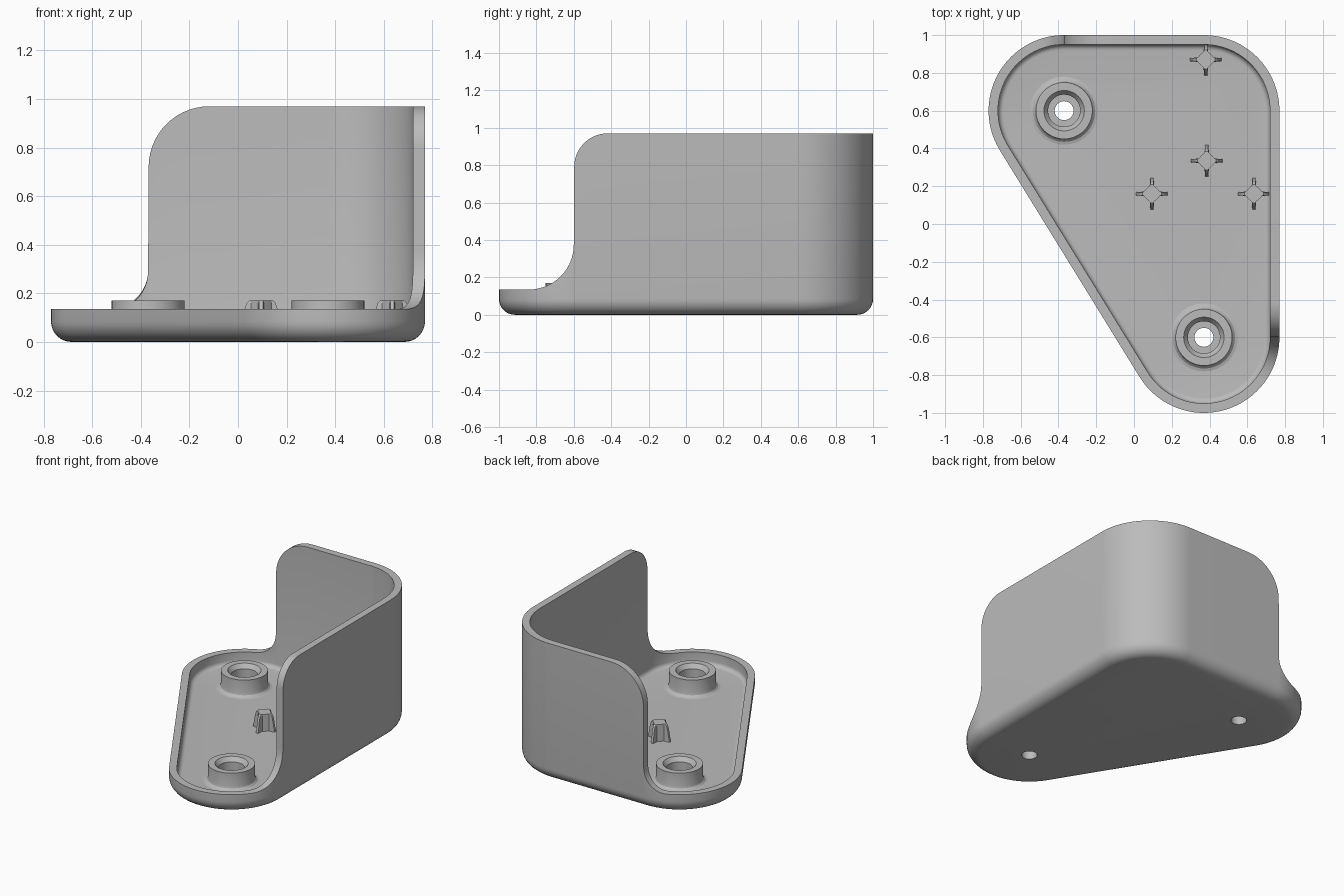
import bpy, bmesh
from math import sin, cos, asin, atan2, pi, radians
from mathutils import Vector

if "Cube" in bpy.data.objects:
    bpy.data.objects.remove(bpy.data.objects["Cube"], do_unlink=True)

R, WALL, FLOOR, RIM, TOP = 0.40, 0.05, 0.05, 0.135, 0.97
POST_TOP = 0.17
A, B, C = Vector((-0.37, 0.6)), Vector((0.37, 0.6)), Vector((0.37, -0.6))

grey = bpy.data.materials.new("plain grey")
grey.diffuse_color = (0.5, 0.5, 0.5, 1)
grey.use_nodes = True
grey.node_tree.nodes["Principled BSDF"].inputs["Base Color"].default_value = (0.5, 0.5, 0.5, 1)


def finish(bm, name):
    bmesh.ops.recalc_face_normals(bm, faces=bm.faces)
    mesh = bpy.data.meshes.new(name)
    bm.to_mesh(mesh)
    bm.free()
    mesh.materials.append(grey)
    obj = bpy.data.objects.new(name, mesh)
    bpy.context.collection.objects.link(obj)
    return obj


def smooth(obj, degrees=30):
    bpy.ops.object.select_all(action='DESELECT')
    obj.select_set(True)
    bpy.context.view_layer.objects.active = obj
    bpy.ops.object.shade_smooth_by_angle(angle=radians(degrees))


def bridge(bm, loop_a, loop_b):
    n = len(loop_a)
    for i in range(n):
        j = (i + 1) % n
        bm.faces.new((loop_a[i], loop_a[j], loop_b[j], loop_b[i]))


# Stations round the outline: centre, outward angle, wall height
def arc(centre, start, end, height=RIM, n=24):
    return [(centre, start + (end - start) * i / n, height) for i in range(n + 1)]


def flare(centre, base, sign, r, n=14):
    # concave sweep from the wall end down to the rim
    out = []
    for i in range(n + 1):
        phi = pi / 2 * i / n
        t = r * (1 - cos(phi))
        out.append((centre, base + sign * asin(t / R), RIM + r * (1 - sin(phi))))
    return out


def shoulder(start, end, angle, r, n=14):
    # convex rounding from the wall end up to the top edge
    step = (end - start).normalized()
    out = []
    for i in range(n + 1):
        phi = pi / 2 * i / n
        out.append((start + step * (0.002 + r * (1 - cos(phi))), angle, TOP - r + r * sin(phi)))
    return out


slant = A - C
slope = atan2(slant.y, slant.x) + pi / 2
right_flare = flare(C, 2 * pi, -1, 0.24)[::-1]
back_flare = flare(A, pi / 2, 1, 0.16)
stations = (arc(C, slope, right_flare[0][1])[:-1] + right_flare
            + shoulder(C, B, 0, 0.18) + arc(B, 0, pi / 2, TOP)
            + shoulder(A, B, pi / 2, 0.25)[::-1]
            + back_flare + arc(A, back_flare[-1][1], slope)[1:])


# Body shell: cross-section rings from the underside, over the rim, to the floor
def ring(bm, radius, z=None):
    loop = []
    for centre, angle, height in stations:
        p = centre + radius * Vector((cos(angle), sin(angle)))
        loop.append(bm.verts.new((p.x, p.y, height if z is None else z)))
    return loop


bm = bmesh.new()
rings = []
edge, fillet = 0.085, 0.03
for i in range(9):
    a = pi / 2 * i / 8
    rings.append(ring(bm, R - edge + edge * sin(a), edge - edge * cos(a)))
rings += [ring(bm, R), ring(bm, R - WALL)]
for i in range(6):
    a = pi / 2 * i / 5
    rings.append(ring(bm, R - WALL - fillet + fillet * cos(a), FLOOR + fillet - fillet * sin(a)))
for lower, upper in zip(rings, rings[1:]):
    bridge(bm, lower, upper)
bm.faces.new(rings[0])
bm.faces.new(rings[-1])
body = finish(bm, "body_shell")

# Screw holes through the floor
for centre in (A, C):
    bpy.ops.mesh.primitive_cylinder_add(vertices=48, radius=0.05, depth=0.3,
                                        location=(centre.x, centre.y, 0))
    cutter = bpy.context.object
    cutter.name = "hole_cutter"
    cutter.hide_render = True
    bpy.context.view_layer.objects.active = body
    mod = body.modifiers.new("screw_hole", 'BOOLEAN')
    mod.operation, mod.solver, mod.object = 'DIFFERENCE', 'EXACT', cutter
    bpy.ops.object.modifier_apply(modifier=mod.name)
    bpy.data.objects.remove(cutter, do_unlink=True)
smooth(body)


# Screw bosses: turned rings with a countersunk recess
def screw_boss(name, centre, n=48):
    profile = [(0.05, 0.04), (0.18, 0.04), (0.18, 0.05), (0.165, 0.054), (0.154, 0.065),
               (0.15, 0.08), (0.15, POST_TOP), (0.107, POST_TOP), (0.085, 0.14),
               (0.085, 0.075), (0.05, 0.075)]
    bm = bmesh.new()
    loops = [[bm.verts.new((centre.x + r * cos(2 * pi * i / n), centre.y + r * sin(2 * pi * i / n), z))
              for i in range(n)] for r, z in profile]
    for k, loop in enumerate(loops):
        bridge(bm, loop, loops[(k + 1) % len(loops)])
    smooth(finish(bm, name))


screw_boss("back_screw_boss", A)
screw_boss("front_screw_boss", C)


# Locating posts: four-armed stars with tapering arms
def star_post(name, x, y):
    bm = bmesh.new()
    loops = []
    for reach, z in ((0.085, 0.04), (0.068, 0.135), (0.06, 0.16), (0.05, POST_TOP)):
        loop = []
        for q in range(4):
            c, s = cos(q * pi / 2), sin(q * pi / 2)
            for u, v in ((reach, -0.008), (reach, 0.008), (0.042, 0.012),
                         (0.028, 0.028), (0.012, 0.042)):
                loop.append(bm.verts.new((x + c * u - s * v, y + s * u + c * v, z)))
        loops.append(loop)
    for lower, upper in zip(loops, loops[1:]):
        bridge(bm, lower, upper)
    bm.faces.new(loops[0])
    bm.faces.new(loops[-1])
    smooth(finish(bm, name), 25)


for name, x, y in (("back_post", 0.38, 0.87), ("middle_post", 0.385, 0.335),
                   ("right_post", 0.095, 0.16), ("left_post", 0.635, 0.16)):
    star_post(name, x, y)
